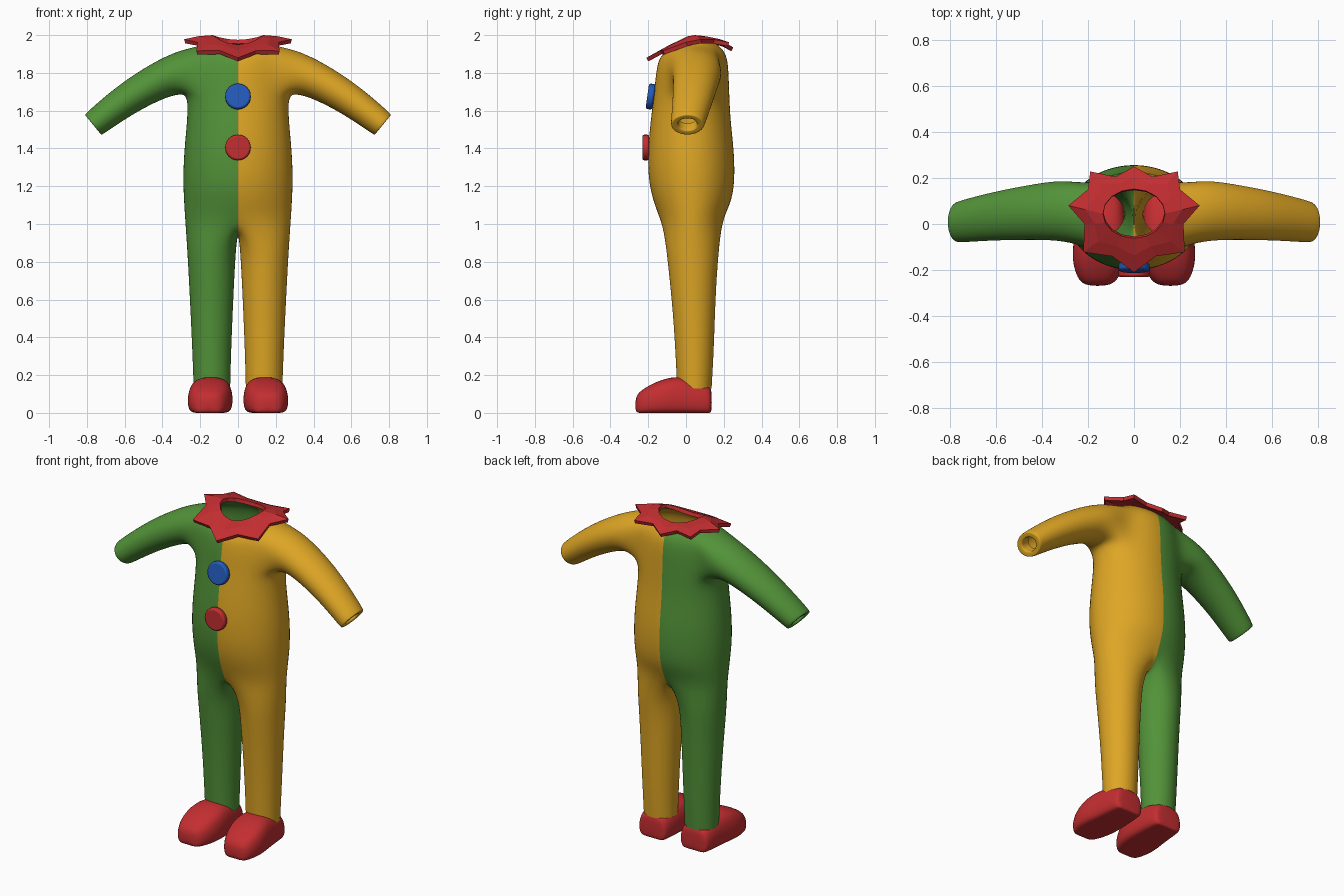
import bpy, bmesh, math
from mathutils import Vector

if "Cube" in bpy.data.objects:
    bpy.data.objects.remove(bpy.data.objects["Cube"])


def material(name, rgb):
    m = bpy.data.materials.new(name)
    m.diffuse_color = (*rgb, 1)
    m.use_nodes = True
    m.node_tree.nodes["Principled BSDF"].inputs["Base Color"].default_value = m.diffuse_color
    return m


GREEN = material("green_cloth", (0.085, 0.29, 0.04))
YELLOW = material("yellow_cloth", (0.73, 0.38, 0.018))
RED = material("red", (0.55, 0.027, 0.03))
BLUE = material("blue", (0.017, 0.105, 0.5))


def finish(bm, name, mats, subsurf=0, smooth=True):
    me = bpy.data.meshes.new(name)
    bmesh.ops.recalc_face_normals(bm, faces=bm.faces)
    for f in bm.faces:
        f.smooth = smooth
    bm.to_mesh(me)
    bm.free()
    ob = bpy.data.objects.new(name, me)
    bpy.context.collection.objects.link(ob)
    for m in mats:
        me.materials.append(m)
    if subsurf:
        mod = ob.modifiers.new("subdivision", 'SUBSURF')
        mod.levels = mod.render_levels = subsurf
    return ob


def bridge(bm, a, b, closed=True):
    n = len(a)
    for i in range(n if closed else n - 1):
        k = (i + 1) % n
        bm.faces.new((a[i], a[k], b[k], b[i]))


# ---- Suit: one half as a cage, then reflected ----
# torso rows: z front, z side, z back, half width, y front, y back
TORSO = [
    (1.925, 1.975, 1.95, 0.155, -0.085, 0.165),
    (1.885, 1.94, 1.915, 0.205, -0.138, 0.205),
    (1.84, 1.87, 1.86, 0.245, -0.152, 0.222),
    (1.77, 1.785, 1.78, 0.258, -0.163, 0.227),
    (1.68, 1.68, 1.68, 0.265, -0.170, 0.230),
    (1.55, 1.55, 1.55, 0.268, -0.188, 0.236),
    (1.40, 1.40, 1.40, 0.284, -0.202, 0.254),
    (1.25, 1.25, 1.25, 0.291, -0.202, 0.260),
    (1.13, 1.12, 1.13, 0.286, -0.178, 0.246),
    (1.03, 1.00, 1.05, 0.278, -0.138, 0.205),
]
# leg rows: z, inner x, outer x, y front, y back
LEG = [
    (0.88, 0.010, 0.270, -0.106, 0.176),
    (0.70, 0.020, 0.260, -0.086, 0.161),
    (0.50, 0.029, 0.250, -0.067, 0.153),
    (0.30, 0.037, 0.241, -0.055, 0.146),
    (0.13, 0.041, 0.235, -0.047, 0.136),
]
# arm rows: top (x, z), bottom (x, z), y front, y back
ARM = [
    ((0.31, 1.922), (0.305, 1.69), -0.072, 0.192),
    ((0.46, 1.850), (0.39, 1.668), -0.068, 0.175),
    ((0.62, 1.745), (0.53, 1.598), -0.070, 0.147),
    ((0.74, 1.645), (0.65, 1.520), -0.076, 0.117),
    ((0.812, 1.580), (0.722, 1.470), -0.081, 0.097),
]

bm = bmesh.new()
rows = []
for zf, zs, zb, hw, yf, yb in TORSO:
    row = []
    for j in range(9):
        a = math.radians(-90 + 22.5 * j)
        s, c = math.sin(a), math.cos(a)
        z = zs + ((zf if s < 0 else zb) - zs) * s * s
        x = hw * 1.025 * c if 0 < j < 8 else 0
        row.append(bm.verts.new((x, (yf + yb) / 2 + (yb - yf) / 2 * 1.02 * s, z)))
    rows.append(row)
# torso wall, leaving the arm hole open
for r in range(len(rows) - 1):
    for j in range(8):
        if not (1 <= r < 4 and 2 <= j < 6):
            bm.faces.new((rows[r][j], rows[r][j + 1], rows[r + 1][j + 1], rows[r + 1][j]))

# crotch strip and leg
crotch = [bm.verts.new((0, y, z)) for y, z in ((0.125, 0.975), (0.035, 0.95), (-0.06, 0.965))]
ring = rows[-1] + crotch
for z, xi, xo, yf, yb in LEG:
    new = []
    for j in range(12):
        a = math.radians(-120 + 30 * j)
        new.append(bm.verts.new(((xi + xo) / 2 + (xo - xi) / 2 * 1.04 * math.cos(a),
                                 (yf + yb) / 2 + (yb - yf) / 2 * 1.04 * math.sin(a), z)))
    bridge(bm, ring, new)
    ring = new

# arm, rolled in at the cuff
ring = (rows[1][2:7] + [rows[2][6], rows[3][6]] + rows[4][6:1:-1]
        + [rows[3][2], rows[2][2]])


def arm_ring(top, bot, yf, yb, scale=1.03, inward=0.0):
    t, b = Vector((top[0], 0, top[1])), Vector((bot[0], 0, bot[1]))
    mid, up = (t + b) / 2, (t - b) / 2
    axis = Vector((up.z, 0, -up.x)).normalized()
    mid = mid - axis * inward
    mid.y = (yf + yb) / 2
    out = []
    for i in range(14):
        a = (i - 2) / 14 * math.tau
        out.append(bm.verts.new(mid + up * scale * math.cos(a)
                                + Vector((0, (yb - yf) / 2 * scale * math.sin(a), 0))))
    return out


arm_rings = [arm_ring(*a) for a in ARM]
arm_rings += [arm_ring(*ARM[-1], scale=s, inward=d)
              for s, d in ((0.95, 0.0), (0.62, 0.0), (0.57, 0.006), (0.57, 0.06))]
for new in arm_rings:
    bridge(bm, ring, new)
    ring = new

# reflect to the other side and weld the seam
half = list(bm.faces)
for f in half:
    f.material_index = 1
dup = bmesh.ops.duplicate(bm, geom=bm.verts[:] + bm.edges[:] + half)["geom"]
for e in dup:
    if isinstance(e, bmesh.types.BMVert):
        e.co.x = -e.co.x
    elif isinstance(e, bmesh.types.BMFace):
        e.material_index = 0
bmesh.ops.remove_doubles(bm, verts=[v for v in bm.verts if abs(v.co.x) < 1e-5], dist=1e-4)
finish(bm, "suit", [GREEN, YELLOW], 2)

# ---- Collar: saddle-shaped eight-pointed star ----
# right side outline from front to back, alternating tip and valley
STAR = [(0, -0.21, 1.88), (0.095, -0.14, 1.918), (0.22, -0.122, 1.917), (0.215, 0.0, 1.962),
        (0.285, 0.08, 1.978), (0.2, 0.15, 1.976), (0.19, 0.228, 1.962), (0.08, 0.205, 1.962),
        (0, 0.25, 1.935)]
outline = STAR + [(-x, y, z) for x, y, z in STAR[-2:0:-1]]
bm = bmesh.new()
inner, middle, outer = [], [], []
for i, p in enumerate(outline):
    a = math.tau * i / 16 - math.pi / 2
    s, c = math.sin(a), math.cos(a)
    q = Vector((0.135 * c, 0.045 + 0.107 * s, 2.0 - (0.05 if s < 0 else 0.025) * s * s))
    p = Vector(p)
    inner.append(bm.verts.new(q))
    middle.append(bm.verts.new(q.lerp(p, 0.5) + Vector((0, 0, 0.005))))
    outer.append(bm.verts.new(p))
bridge(bm, inner, middle)
bridge(bm, middle, outer)
collar = finish(bm, "collar", [RED], smooth=False)
if collar.data.polygons[0].normal.z < 0:
    collar.data.flip_normals()
sol = collar.modifiers.new("thickness", 'SOLIDIFY')
sol.thickness = 0.022
sol.offset = -1

# ---- Buttons ----
for name, mat, y, z, tilt in (("upper_button", BLUE, -0.187, 1.675, 8),
                              ("lower_button", RED, -0.213, 1.405, 0)):
    bpy.ops.mesh.primitive_cylinder_add(vertices=24, radius=0.068, depth=0.036, location=(0, y, z),
                                        rotation=(math.radians(90 - tilt), 0, 0))
    ob = bpy.context.object
    ob.name = name
    ob.data.materials.append(mat)
    bev = ob.modifiers.new("bevel", 'BEVEL')
    bev.width, bev.segments = 0.01, 2
    bpy.ops.object.shade_smooth_by_angle(angle=math.radians(40))

# ---- Shoes: sections along y: y, centre x, half width, height ----
SHOE = [(0.137, 0.14, 0.075, 0.125), (0.122, 0.14, 0.092, 0.142), (0.06, 0.14, 0.102, 0.168),
        (-0.03, 0.142, 0.110, 0.19), (-0.10, 0.147, 0.117, 0.182), (-0.17, 0.152, 0.112, 0.157),
        (-0.235, 0.156, 0.088, 0.12), (-0.270, 0.158, 0.055, 0.085)]
SECTION = [(0.45, 0), (0.88, 0), (1.02, 0.2), (1.03, 0.55), (0.85, 0.9), (0.38, 1.02)]
SECTION += [(-x, z) for x, z in reversed(SECTION)]
for side, name in ((1, "right_shoe"), (-1, "left_shoe")):
    bm = bmesh.new()
    rings = [[bm.verts.new((side * (cx + hw * u), y, h * v)) for u, v in SECTION]
             for y, cx, hw, h in SHOE]
    for a, b in zip(rings, rings[1:]):
        bridge(bm, a, b)
    bm.faces.new(rings[0])
    bm.faces.new(rings[-1])
    finish(bm, name, [RED], 2)
